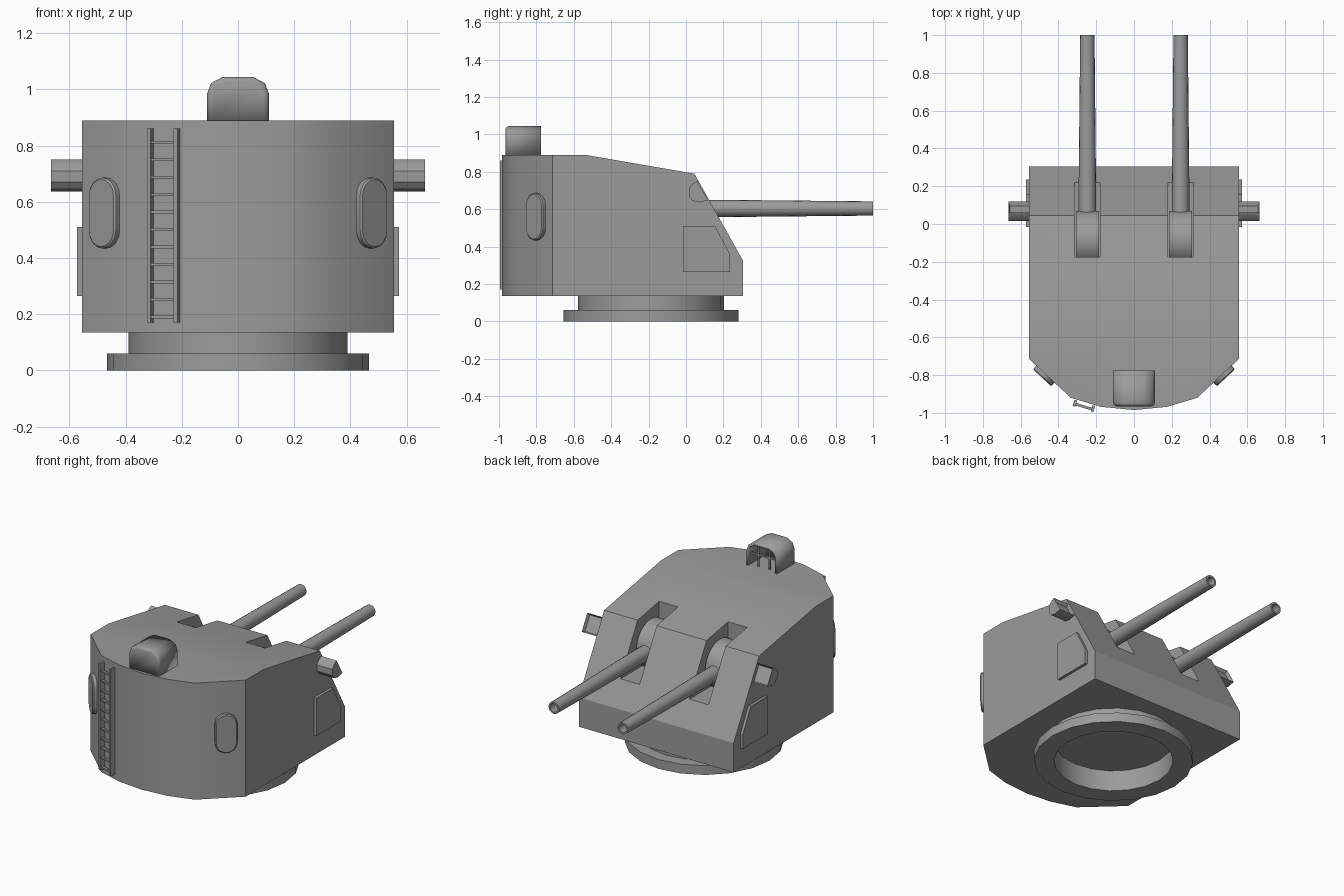
import bpy, bmesh, math
from mathutils import Vector, Matrix

cube = bpy.data.objects.get("Cube")
if cube:
    bpy.data.objects.remove(cube, do_unlink=True)

grey = bpy.data.materials.new("naval_grey")
grey.use_nodes = True
grey.diffuse_color = (0.33, 0.33, 0.33, 1)
grey.node_tree.nodes["Principled BSDF"].inputs["Base Color"].default_value = (0.33, 0.33, 0.33, 1)


def finish(name, bm, smooth=30):
    bmesh.ops.recalc_face_normals(bm, faces=bm.faces)
    mesh = bpy.data.meshes.new(name)
    bm.to_mesh(mesh)
    bm.free()
    obj = bpy.data.objects.new(name, mesh)
    bpy.context.collection.objects.link(obj)
    mesh.materials.append(grey)
    bpy.context.view_layer.objects.active = obj
    bpy.ops.object.select_all(action="DESELECT")
    obj.select_set(True)
    if smooth:
        bpy.ops.object.shade_smooth_by_angle(angle=math.radians(smooth))
    return obj


def prism(points, axis, lo, hi):
    """Extrude a 2D outline along an axis; x uses (y, z), y uses (x, z), z uses (x, y)."""
    bm = bmesh.new()
    k = "xyz".index(axis)

    def place(p, d):
        v = list(p)
        v.insert(k, d)
        return bm.verts.new(v)
    face = bm.faces.new([place(p, lo) for p in points])
    top = bmesh.ops.extrude_face_region(bm, geom=[face])
    shift = Vector((0, 0, 0))
    shift[k] = hi - lo
    bmesh.ops.translate(bm, vec=shift, verts=[g for g in top["geom"] if isinstance(g, bmesh.types.BMVert)])
    bmesh.ops.recalc_face_normals(bm, faces=bm.faces)
    return bm


def add_box(bm, center, size):
    m = Matrix.Translation(center) @ Matrix.Diagonal((*size, 1))
    bmesh.ops.create_cube(bm, size=1, matrix=m)


def lathe(profile, steps, closed):
    """Spin (radius, height) points around z."""
    bm = bmesh.new()
    verts = [bm.verts.new((r, 0, z)) for r, z in profile]
    edges = [bm.edges.new(pair) for pair in zip(verts, verts[1:])]
    if closed:
        edges.append(bm.edges.new((verts[-1], verts[0])))
    bmesh.ops.spin(bm, geom=verts + edges, axis=(0, 0, 1), cent=(0, 0, 0),
                   angle=math.tau, steps=steps, use_duplicate=False)
    bmesh.ops.remove_doubles(bm, verts=bm.verts, dist=0.0001)
    return bm


# Gun house: plan outline cut by the sloping roof and front plate
half = [(0.555, 0.305), (0.555, -0.715), (0.335, -0.92), (0.175, -0.968)]
outline = half + [(0, -0.985)] + [(-x, y) for x, y in reversed(half)]
bm = prism(outline, "z", 0.135, 0.89)
for a, b in [((0.305, 0.325), (0.045, 0.79)), ((0.045, 0.79), (-0.535, 0.89))]:
    normal = Vector((0, b[1] - a[1], a[0] - b[0]))
    cut = bmesh.ops.bisect_plane(bm, geom=bm.verts[:] + bm.edges[:] + bm.faces[:],
                                 plane_co=(0, *a), plane_no=normal, clear_outer=True)
    rim = [g for g in cut["geom_cut"] if isinstance(g, bmesh.types.BMEdge)]
    bmesh.ops.contextual_create(bm, geom=rim)
house = finish("gun_house", bm, smooth=0)

# Gun slots through roof and front plate
GUN_X = 0.247
for side in (-1, 1):
    bm = bmesh.new()
    add_box(bm, (side * GUN_X, 0.1125, 0.74), (0.136, 0.575, 0.526))
    cutter = finish("slot_cutter", bm, smooth=0)
    cutter.hide_render = True
    mod = house.modifiers.new("slot", "BOOLEAN")
    mod.operation = "DIFFERENCE"
    mod.solver = "EXACT"
    mod.object = cutter
    bpy.context.view_layer.objects.active = house
    bpy.ops.object.modifier_apply(modifier=mod.name)
    bpy.data.objects.remove(cutter, do_unlink=True)
bpy.ops.object.select_all(action="DESELECT")
house.select_set(True)
bpy.ops.object.shade_smooth_by_angle(angle=math.radians(28))

# Turret ring with a wider foot flange, open underneath
ring = lathe([(0.35, 0.14), (0.35, 0), (0.467, 0), (0.467, 0.06), (0.39, 0.06), (0.39, 0.14)], 20, True)
bmesh.ops.translate(ring, vec=(0, -0.1875, 0), verts=ring.verts)
finish("base_ring", ring)

for side, label in ((1, "left"), (-1, "right")):
    # Barrel with hollow muzzle
    bm = lathe([(0, 0), (0.046, 0), (0.046, 0.2), (0.038, 1), (0.027, 1), (0.027, 0.85), (0, 0.85)], 16, False)
    bmesh.ops.rotate(bm, matrix=Matrix.Rotation(-math.pi / 2, 3, "X"), verts=bm.verts)
    bmesh.ops.translate(bm, vec=(side * GUN_X, 0, 0.604), verts=bm.verts)
    finish(label + "_barrel", bm)

    # Rounded mantlet
    bm = bmesh.new()
    m = Matrix.Translation((side * GUN_X, -0.08, 0.604)) @ Matrix.Rotation(math.pi / 2, 4, "Y")
    bmesh.ops.create_cone(bm, cap_ends=True, segments=32, radius1=0.15, radius2=0.15, depth=0.122, matrix=m)
    finish(label + "_mantlet", bm)

    # Sight hood with a recessed slanted window
    hood = [(0.015, 0.67), (0.015, 0.71), (0.035, 0.736), (0.06, 0.75),
            (0.118, 0.648), (0.07, 0.637), (0.035, 0.645)]
    bm = prism(hood, "x", side * 0.54, side * 0.665)
    window = max(bm.faces, key=lambda f: f.normal.y + f.normal.z)
    bmesh.ops.inset_region(bm, faces=[window], thickness=0.012)
    bmesh.ops.translate(bm, vec=window.normal * -0.02, verts=window.verts)
    finish(label + "_sight_hood", bm)

    # Side hatch
    hatch = [(-0.015, 0.265), (0.235, 0.265), (0.235, 0.36), (0.155, 0.51), (-0.015, 0.51)]
    finish(label + "_side_hatch", prism(hatch, "x", side * 0.55, side * 0.572), smooth=0)

    # Oval door on the angled rear plate
    oval = []
    for i in range(18):
        t = math.pi * (i % 9) / 8 + (math.pi if i > 8 else 0)
        oval.append((0.066 * math.cos(t), 0.066 * math.sin(t) + (0.06 if i < 9 else -0.06)))
    bm = prism(oval, "y", -0.026, 0.01)
    rim = [e for e in bm.edges if all(v.co.y < -0.02 for v in e.verts)]
    bmesh.ops.bevel(bm, geom=rim, offset=0.006, segments=1, affect="EDGES")
    bm.transform(Matrix.Translation((side * 0.469, -0.795, 0.56)) @ Matrix.Rotation(side * math.radians(43), 4, "Z"))
    finish(label + "_oval_door", bm)

# Observation hood: rounded shell open towards the guns
arch = [(0.11, 0.88), (0.11, 0.985), (0.096, 1.022), (0.055, 1.044)]
bm = prism(arch + [(-x, z) for x, z in reversed(arch)], "y", -0.965, -0.775)
back = min(bm.faces, key=lambda f: f.normal.y)
rim = [e for e in back.edges if max(v.co.z for v in e.verts) > 0.9]
bmesh.ops.bevel(bm, geom=rim, offset=0.018, segments=3, profile=0.5, affect="EDGES")
opening = [f for f in bm.faces if f.normal.y > 0.9 or f.normal.z < -0.9]
bmesh.ops.delete(bm, geom=opening, context="FACES")
shell = finish("observation_hood", bm, smooth=45)
wall = shell.modifiers.new("wall", "SOLIDIFY")
wall.thickness = 0.014
wall.offset = -1

# Frame bars inside the hood opening
bm = bmesh.new()
add_box(bm, (0, -0.80, 0.965), (0.2, 0.01, 0.01))
for x in (-0.04, 0.04):
    add_box(bm, (x, -0.80, 0.955), (0.009, 0.009, 0.15))
finish("hood_frame", bm, smooth=0)

# Ladder on the rear plate
bm = bmesh.new()
for x in (-0.05, 0.05):
    add_box(bm, (x, 0, 0.515), (0.014, 0.034, 0.69))
for i in range(11):
    add_box(bm, (0, -0.004, 0.19 + i * 0.0622), (0.1, 0.014, 0.01))
bm.transform(Matrix.Translation((-0.265, -0.963, 0)) @ Matrix.Rotation(math.radians(-16.7), 4, "Z"))
finish("ladder", bm, smooth=0)
